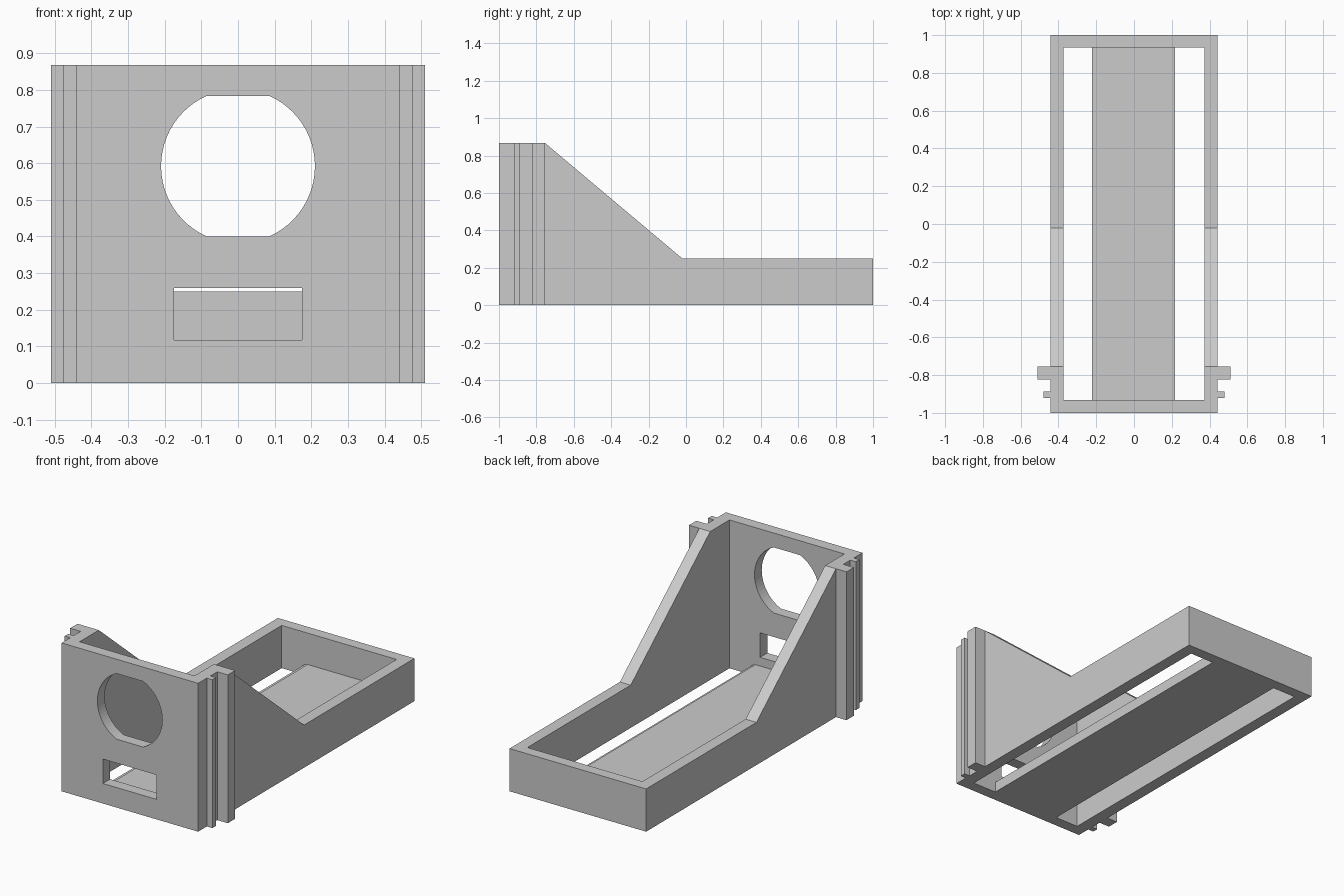
import bpy, bmesh, math
from mathutils import Vector

if "Cube" in bpy.data.objects:
    bpy.data.objects.remove(bpy.data.objects["Cube"], do_unlink=True)

grey = bpy.data.materials.new("plain grey")
grey.use_nodes = True
COLOUR = (0.6, 0.6, 0.6, 1)
grey.diffuse_color = COLOUR
grey.node_tree.nodes["Principled BSDF"].inputs["Base Color"].default_value = COLOUR


def prism(name, outline, direction):
    """Extrude a flat outline of 3D points along a direction."""
    bm = bmesh.new()
    face = bm.faces.new([bm.verts.new(p) for p in outline])
    grown = bmesh.ops.extrude_face_region(bm, geom=[face])
    moved = [v for v in grown["geom"] if isinstance(v, bmesh.types.BMVert)]
    bmesh.ops.translate(bm, verts=moved, vec=Vector(direction))
    bmesh.ops.recalc_face_normals(bm, faces=bm.faces)
    mesh = bpy.data.meshes.new(name)
    bm.to_mesh(mesh)
    bm.free()
    mesh.materials.append(grey)
    obj = bpy.data.objects.new(name, mesh)
    bpy.context.collection.objects.link(obj)
    return obj


def box(name, x0, x1, y0, y1, z0, z1):
    base = [(x0, y0, z0), (x1, y0, z0), (x1, y1, z0), (x0, y1, z0)]
    return prism(name, base, (0, 0, z1 - z0))


def cut(target, cutter):
    """Subtract the cutter, apply the result and drop the cutter."""
    cutter.hide_render = True
    mod = target.modifiers.new("cut", 'BOOLEAN')
    mod.operation = 'DIFFERENCE'
    mod.solver = 'EXACT'
    mod.object = cutter
    bpy.context.view_layer.objects.active = target
    bpy.ops.object.modifier_apply(modifier=mod.name)
    bpy.data.objects.remove(cutter, do_unlink=True)


TOP, LOW = 0.868, 0.25      # heights of the front plate and the rear frame
HALF, INNER = 0.442, 0.372  # outer and inner half widths

# Frame: side profile swept across the width, then hollowed
side = [(-1, 0), (1, 0), (1, LOW), (-0.02, LOW), (-0.755, TOP), (-1, TOP)]
frame = prism("frame", [(-HALF, y, z) for y, z in side], (2 * HALF, 0, 0))
cut(frame, box("hollow_cutter", -INNER, INNER, -0.933, 0.935, -0.1, 1))

# Round opening with flat top and bottom in the front plate
R, CZ, FLAT = 0.21, 0.592, 0.192
a = math.asin(FLAT / R)
N = 24
arc = [-a + 2 * a * i / N for i in range(N + 1)]
ring = arc + [t + math.pi for t in arc]
cut(frame, prism("round_cutter",
                 [(R * math.cos(t), -1.1, CZ + R * math.sin(t)) for t in ring],
                 (0, 0.3, 0)))

# Rectangular slot below it
cut(frame, box("slot_cutter", -0.174, 0.174, -1.1, -0.8, 0.117, 0.26))

# Floor strip with a slightly raised middle
box("floor", -0.222, 0.218, -0.933, 0.935, 0, 0.062)
box("floor_middle", -0.205, 0.205, -0.933, 0.935, 0.062, 0.066)

# Vertical guide ribs on both sides
for label, s in (("left", 1), ("right", -1)):
    for kind, reach, y0, y1 in (("thin", 0.478, -0.92, -0.887),
                                ("thick", 0.51, -0.823, -0.755)):
        x0, x1 = sorted((s * HALF, s * reach))
        box(f"{label}_{kind}_rib", x0, x1, y0, y1, 0, TOP)
